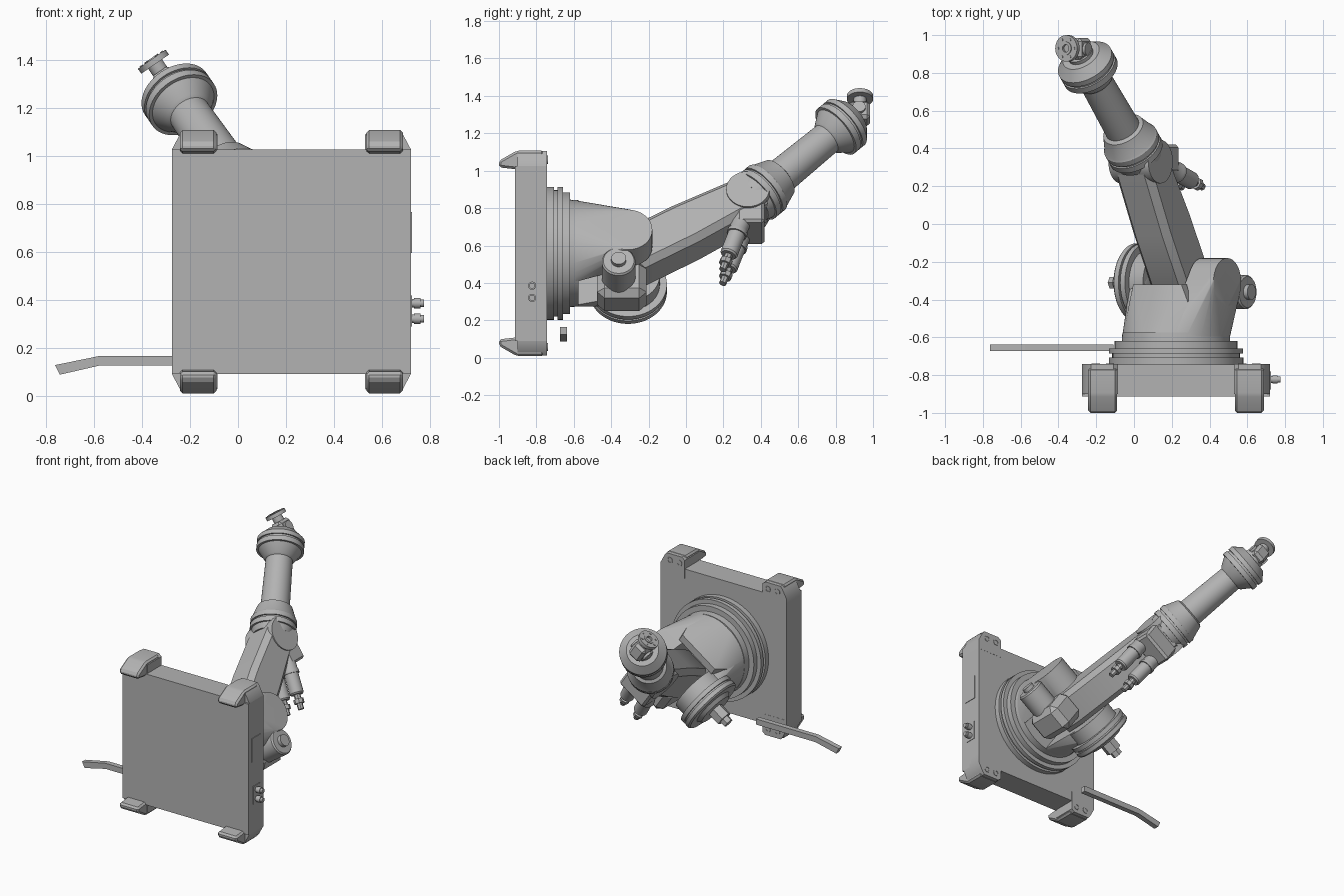
import bpy, bmesh, math
from mathutils import Vector, Matrix

if "Cube" in bpy.data.objects:
    bpy.data.objects.remove(bpy.data.objects["Cube"])

grey = bpy.data.materials.new("machine grey")
grey.use_nodes = True
COLOUR = (0.45, 0.45, 0.45, 1)
grey.diffuse_color = COLOUR
grey.node_tree.nodes["Principled BSDF"].inputs["Base Color"].default_value = COLOUR

# Two frames: the plate is upright, everything on the turret is rolled about y
CENTRE = Vector((0.2225, 0, 0.558))
FIXED = Matrix.Translation(CENTRE)
ROLLED = FIXED @ Matrix.Rotation(math.radians(-34.6), 4, 'Y')


def finish(name, bm, frame, bevel=0):
    bmesh.ops.recalc_face_normals(bm, faces=bm.faces)
    if bevel:
        bmesh.ops.bevel(bm, geom=bm.edges[:], offset=bevel, segments=1, affect='EDGES')
    bm.transform(frame)
    mesh = bpy.data.meshes.new(name)
    bm.to_mesh(mesh)
    bm.free()
    ob = bpy.data.objects.new(name, mesh)
    bpy.context.collection.objects.link(ob)
    mesh.materials.append(grey)
    bpy.ops.object.select_all(action='DESELECT')
    ob.select_set(True)
    bpy.context.view_layer.objects.active = ob
    bpy.ops.object.shade_smooth_by_angle(angle=math.radians(30))
    return ob


def lathe(name, origin, axis, profile, frame=ROLLED, sides=40):
    """Turn (distance, radius) steps around an axis."""
    turn = Vector((0, 0, 1)).rotation_difference(Vector(axis)).to_matrix()
    bm = bmesh.new()
    rings = []
    for d, r in profile:
        rings.append([bm.verts.new(Vector(origin) + turn @ Vector(
            (r * math.cos(k * math.tau / sides), r * math.sin(k * math.tau / sides), d)))
            for k in range(sides)])
    for low, high in zip(rings, rings[1:]):
        for k in range(sides):
            j = (k + 1) % sides
            bm.faces.new((low[k], low[j], high[j], high[k]))
    bm.faces.new(rings[0])
    bm.faces.new(rings[-1])
    return finish(name, bm, frame)


def hull(name, points, frame=ROLLED, bevel=0):
    bm = bmesh.new()
    for p in points:
        bm.verts.new(p)
    out = bmesh.ops.convex_hull(bm, input=bm.verts[:])
    loose = {g for g in out["geom_interior"] + out["geom_unused"] if isinstance(g, bmesh.types.BMVert)}
    bmesh.ops.delete(bm, geom=list(loose), context='VERTS')
    bmesh.ops.dissolve_limit(bm, angle_limit=0.02, verts=bm.verts[:], edges=bm.edges[:])
    return finish(name, bm, frame, bevel)


def box(name, lo, hi, frame=ROLLED, bevel=0):
    return hull(name, [(x, y, z) for x in (lo[0], hi[0]) for y in (lo[1], hi[1])
                       for z in (lo[2], hi[2])], frame, bevel)


def extrude_x(outline, x0, x1):
    return [(x, y, z) for x in (x0, x1) for y, z in outline]


def arc(cy, cz, r, n=32):
    return [(cy + r * math.cos(k * math.tau / n), cz + r * math.sin(k * math.tau / n)) for k in range(n)]


# Mounting plate
box("mounting_plate", (-0.498, -0.913, -0.468), (0.498, -0.743, 0.468), FIXED)

# Four corner feet with a bolt pair on the back
for sx, xn in ((-1, "right"), (1, "left")):
    for sz, zn in ((-1, "lower"), (1, "upper")):
        name = f"{zn}_{xn}_foot"
        toe = [(-1, 0.46), (-1, 0.495), (-0.905, 0.549), (-0.76, 0.549), (-0.76, 0.45), (-0.913, 0.45)]
        pts = [(sx * x, y, sz * z) for x, y, z in extrude_x(toe, 0.312, 0.465)]
        hull(name, pts, FIXED, 0.012)
        side = [(0.498, 0.40), (0.498, 0.468), (0.465, 0.495), (0.465, 0.53), (0.45, 0.547),
                (0.33, 0.547), (0.307, 0.53), (0.307, 0.40)]
        hull(name + "_bracket", [(sx * x, y, sz * z) for y in (-0.90, -0.742) for x, z in side], FIXED)
        for x in (0.35, 0.425):
            lathe(name + "_bolt", (sx * x, -0.745, sz * 0.50), (0, 1, 0),
                  [(0, 0.022), (0.006, 0.022), (0.006, 0.014), (0.002, 0.014)], FIXED, 16)

# Side panel and plugs
box("side_panel", (0.496, -0.876, 0.037), (0.502, -0.78, 0.207), FIXED)
box("plug_panel", (0.496, -0.86, -0.27), (0.502, -0.785, -0.14), FIXED)
for z in (-0.173, -0.238):
    lathe("side_plug", (0.498, -0.823, z), (1, 0, 0),
          [(0, 0.018), (0.012, 0.018), (0.012, 0.022), (0.04, 0.022), (0.04, 0.016), (0.055, 0.016)], FIXED, 16)

# Loose bent strip beside the plate
for a, b in (((-0.33, -0.413), (-0.80, -0.413)), ((-0.80, -0.413), (-0.985, -0.451))):
    hull("bent_strip", [(x + e * (0.02 if x < -0.9 else 0), y, z + e * 0.04 * -1 + 0.02)
                        for x, z in (a, b) for y in (-0.673, -0.637) for e in (0, 1)], FIXED)

# Turntable rings
lathe("turntable_rings", (0, 0, 0), (0, 1, 0),
      [(-0.745, 0.356), (-0.706, 0.356), (-0.706, 0.338), (-0.686, 0.338), (-0.686, 0.355),
       (-0.658, 0.355), (-0.658, 0.325), (-0.62, 0.325), (-0.62, 0.287), (-0.575, 0.284)], sides=64)

# Turret: two shoulder cheeks and a back wall
PIVOT = (-0.31, -0.05)
for name, s0, s1, lug in (("left_cheek", 0.135, 0.295, 0.13), ("right_cheek", -0.24, -0.135, 0.13)):
    inner = min(s0, s1, key=abs)
    rim = [(x, -0.60, z) for x, z in arc(0, 0, 0.285, 64) if x * inner > 0 and abs(x) >= 0.09]
    hull(name, rim + extrude_x(arc(*PIVOT, lug), s0, s1))
rim = [(x, -0.60, z) for x, z in arc(0, 0, 0.285, 64) if z > 0.12]
hull("turret_back_wall", rim + [(s, -0.32, t) for s in (-0.155, 0.155) for t in (0.125, 0.175)])

# Shoulder gear disc with stub
lathe("shoulder_disc", (0, *PIVOT), (-1, 0, 0),
      [(0.13, 0.17), (0.22, 0.17), (0.22, 0.208), (0.25, 0.208), (0.25, 0.195), (0.262, 0.195),
       (0.262, 0.208), (0.29, 0.208), (0.30, 0.198), (0.30, 0.14), (0.325, 0.12)], sides=56)
lathe("shoulder_stub", (0, *PIVOT), (-1, 0, 0), [(0.32, 0.055), (0.41, 0.055), (0.41, 0.035), (0.45, 0.035)], sides=6)

# Shoulder drive under the arm
box("drive_block", (-0.06, -0.475, -0.36), (0.14, -0.21, -0.13), bevel=0.04)
lathe("drive_motor", (0, -0.36, -0.248), (1, 0, 0),
      [(0.1, 0.09), (0.28, 0.09), (0.29, 0.082), (0.29, 0.04), (0.315, 0.04)])

# Lower arm, tapered from shoulder to elbow
ELBOW = (0.33, 0.33)
along = (Vector(ELBOW) - Vector(PIVOT)).normalized()
across = Vector((-along.y, along.x))
points = []
for base, start, half in ((PIVOT, -0.14, 0.09), (PIVOT, -0.02, 0.135), (PIVOT, 0.36, 0.135), (ELBOW, 0.06, 0.11)):
    for side in (-1, 1):
        c = Vector(base) + along * start
        points += [(s, *(c + across * side * h)) for s, h in
                   ((-0.12, half - 0.035), (-0.085, half), (0.085, half), (0.12, half - 0.035))]
hull("lower_arm", points)

# Elbow housing
hull("elbow_housing", extrude_x(arc(*ELBOW, 0.115), -0.128, 0.128)
     + extrude_x([(0.32, 0.46), (0.46, 0.32)], -0.10, 0.10))
box("elbow_gearbox", (-0.115, 0.27, 0.13), (0.115, 0.42, 0.33), bevel=0.015)

# Twin wrist motors hanging behind the elbow
hang = Vector((0, -0.11, -0.34)).normalized()
for s in (-0.065, 0.065):
    lathe("wrist_motor", (s, 0.31, 0.20), hang,
          [(0, 0.05), (0.1, 0.05), (0.11, 0.055), (0.13, 0.055), (0.13, 0.047), (0.26, 0.047), (0.27, 0.04)])
    lathe("motor_plug", (s, 0.31, 0.20), hang,
          [(0.265, 0.022), (0.30, 0.022), (0.30, 0.034), (0.33, 0.034), (0.33, 0.02), (0.37, 0.02)], sides=8)

# Forearm tube with elbow collar and wrist collar
lathe("forearm", (0, 0.44, 0.433), (0, 1, 1),
      [(-0.13, 0.13), (-0.09, 0.14), (-0.09, 0.152), (-0.055, 0.152), (-0.055, 0.142), (-0.042, 0.142),
       (-0.042, 0.152), (-0.01, 0.152), (0.0, 0.145), (0.085, 0.115), (0.095, 0.095), (0.44, 0.088),
       (0.45, 0.10), (0.51, 0.14), (0.51, 0.155), (0.545, 0.155), (0.545, 0.145), (0.56, 0.145),
       (0.56, 0.155), (0.59, 0.155), (0.605, 0.14), (0.64, 0.105), (0.64, 0.07), (0.66, 0.07)], sides=56)

# Wrist block and tool flange
box("wrist_block", (-0.05, 0.87, 0.85), (0.05, 0.985, 0.965), bevel=0.018)
lathe("wrist_pin", (0, 0.925, 0.91), (1, 0, 0), [(-0.065, 0.035), (0.065, 0.035)], sides=24)
lathe("tool_flange", (0, 0.93, 0), (0, 0, 1),
      [(0.95, 0.035), (1.0, 0.035), (1.0, 0.07), (1.025, 0.07), (1.025, 0.035), (1.03, 0.035),
       (1.03, 0.02), (1.015, 0.02)], sides=32)
for k in range(6):
    a = k * math.tau / 6
    lathe("flange_bolt", (0.052 * math.cos(a), 0.93 + 0.052 * math.sin(a), 1.024), (0, 0, 1),
          [(0, 0.007), (0.005, 0.007)], sides=8)
